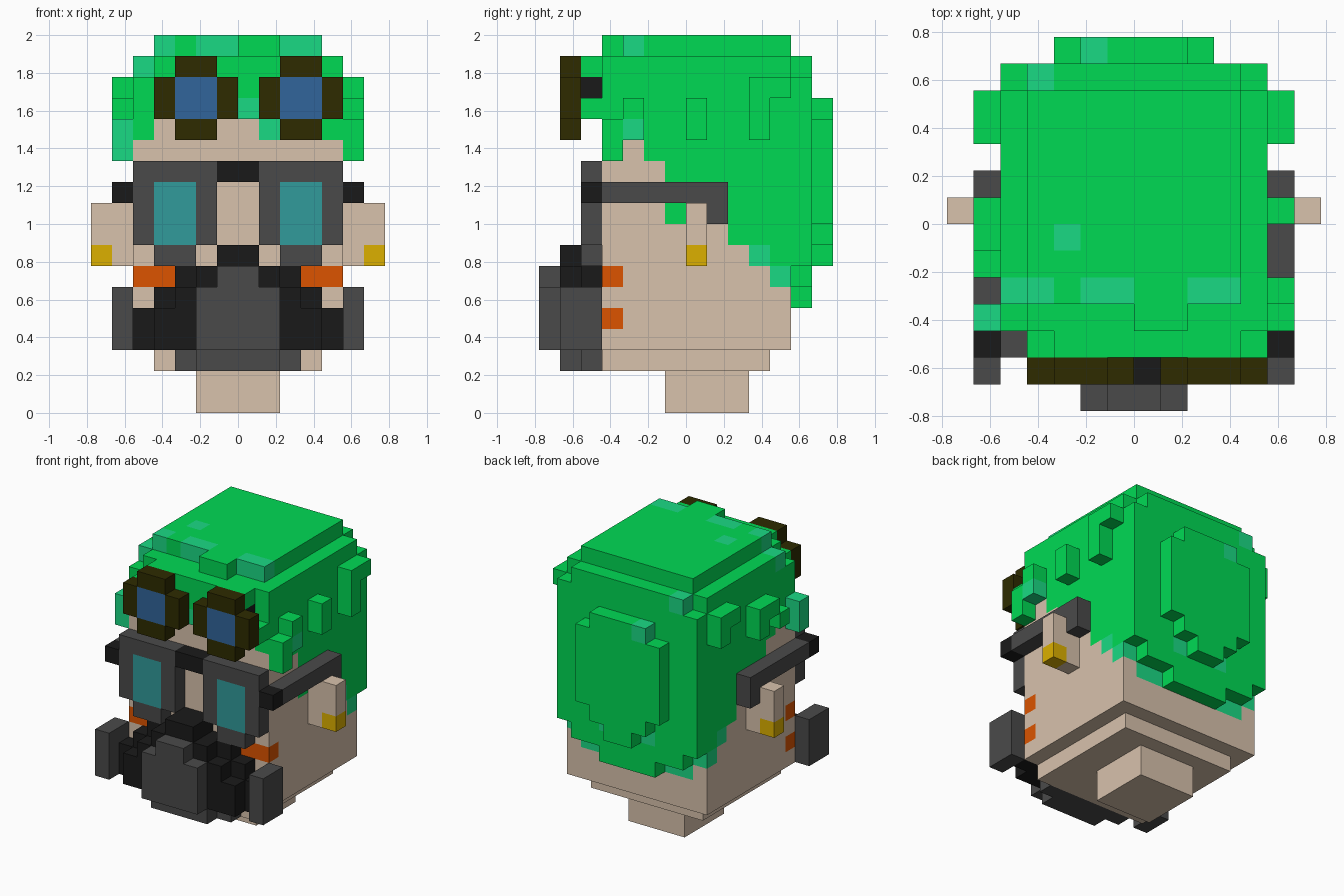
import bpy, bmesh
from mathutils import Vector

if "Cube" in bpy.data.objects:
    bpy.data.objects.remove(bpy.data.objects["Cube"])

UNIT = 1 / 9  # block size
COLOURS = {
    "skin": "D8C2AC", "green": "00DA54", "pale_green": "1ADA84",
    "grey": "4A4A4A", "black": "1A1A1A", "olive": "2E2B00",
    "blue": "31659B", "teal": "319B9B", "orange": "DC5400", "gold": "DCB000",
}
NAMES = list(COLOURS)


def linear(code):
    values = [int(code[i:i + 2], 16) / 255 for i in (0, 2, 4)]
    return [v / 12.92 if v < 0.04 else ((v + 0.055) / 1.055) ** 2.4
            for v in values] + [1.0]


def make_material(name):
    mat = bpy.data.materials.new(name)
    mat.use_nodes = True
    rgba = linear(COLOURS[name])
    mat.diffuse_color = rgba
    shader = next(n for n in mat.node_tree.nodes if n.type == "BSDF_PRINCIPLED")
    shader.inputs["Base Color"].default_value = rgba
    return mat


MATERIALS = [make_material(n) for n in NAMES]
blocks = {}  # block position -> (part, colour); later boxes replace earlier


def box(part, colour, xs, ys, zs):
    for x in range(*xs):
        for y in range(*ys):
            for z in range(*zs):
                blocks[x, y, z] = (part, colour)


def pair(part, colour, xs, ys, zs):
    box(part, colour, xs, ys, zs)
    box(part, colour, (-xs[1], -xs[0]), ys, zs)


# Neck, jaw and head
box("neck", "skin", (-2, 2), (-1, 3), (0, 2))
box("head", "skin", (-4, 4), (-4, 4), (2, 3))
box("head", "skin", (-5, 5), (-4, 5), (3, 14))
pair("head", "orange", (3, 5), (-4, -3), (6, 7))
pair("head", "orange", (3, 5), (-4, -3), (4, 5))

# Ears with gold rings
pair("ears", "skin", (5, 7), (0, 1), (7, 10))
pair("ears", "gold", (6, 7), (0, 1), (7, 8))

# Hair over the skull, with a stepped hairline
box("hair", "green", (-5, 5), (-4, 5), (14, 17))
box("hair", "green", (-5, 5), (-2, 5), (12, 14))
box("hair", "green", (-5, 5), (-1, 5), (11, 12))
box("hair", "green", (-5, 5), (2, 5), (8, 11))
box("hair", "pale_green", (-5, 5), (3, 4), (7, 8))
box("hair", "green", (-5, 5), (4, 5), (7, 8))
box("hair", "pale_green", (-5, 5), (4, 5), (6, 7))
pair("hair", "pale_green", (2, 4), (4, 5), (5, 6))
pair("hair", "green", (4, 5), (-1, 0), (9, 10))
pair("hair", "green", (4, 5), (-4, -2), (13, 14))
box("hair", "pale_green", (1, 2), (-4, -3), (13, 14))
del blocks[-5, -4, 16]
box("hair", "pale_green", (-5, -4), (-3, -2), (16, 17))

# Crown
box("hair", "green", (-4, 4), (-3, 5), (17, 18))
box("hair", "green", (0, 2), (-4, -3), (17, 18))
for span in ((-4, -3), (-2, 0), (2, 4)):
    box("hair", "pale_green", span, (-3, -2), (17, 18))
box("hair", "pale_green", (-3, -2), (-1, 0), (17, 18))

# Fringe
box("hair", "green", (-3, 4), (-5, -4), (14, 17))
box("hair", "green", (-4, -3), (-5, -4), (14, 16))
box("hair", "green", (4, 5), (-5, -4), (14, 15))
box("hair", "pale_green", (0, 1), (-5, -4), (14, 15))

# Back of the hair, two stepped layers
for half, low, high in ((5, 7, 16), (4, 6, 17), (2, 5, 17)):
    box("hair", "green", (-half, half), (5, 6), (low, high))
for half, low, high in ((3, 9, 14), (2, 8, 15), (1, 7, 15)):
    box("hair", "green", (-half, half), (6, 7), (low, high))
box("hair", "pale_green", (-4, -3), (5, 6), (16, 17))
pair("hair", "pale_green", (1, 2), (5, 6), (7, 8))
box("hair", "pale_green", (-2, -1), (6, 7), (14, 15))

# Tufts on the left side
LEFT, RIGHT = (5, 6), (-6, -5)
box("hair", "green", LEFT, (0, 1), (13, 15))
box("hair", "green", LEFT, (3, 4), (13, 16))
box("hair", "green", LEFT, (4, 5), (15, 16))
box("hair", "green", LEFT, (-3, -2), (13, 15))
box("hair", "pale_green", LEFT, (-3, -2), (13, 14))
box("hair", "green", LEFT, (-4, -3), (12, 14))

# Tufts on the right side
box("hair", "green", RIGHT, (3, 4), (15, 16))
box("hair", "green", RIGHT, (4, 5), (14, 16))
box("hair", "green", RIGHT, (0, 1), (13, 15))
box("hair", "green", RIGHT, (-1, 0), (14, 15))
box("hair", "green", RIGHT, (-2, -1), (13, 14))
box("hair", "pale_green", RIGHT, (-4, -3), (12, 14))

# Round goggles pushed up on the forehead
for x in (-3, 2):
    box("forehead_goggles", "olive", (x - 1, x + 3), (-6, -5), (14, 16))
    box("forehead_goggles", "olive", (x, x + 2), (-6, -5), (13, 17))
    box("forehead_goggles", "blue", (x, x + 2), (-6, -5), (14, 16))
box("forehead_goggles", "black", (3, 4), (-5, -4), (15, 16))

# Eye goggles with bridge and strap
pair("eye_goggles", "grey", (1, 5), (-5, -4), (8, 12))
pair("eye_goggles", "teal", (2, 4), (-5, -4), (8, 11))
pair("eye_goggles", "grey", (2, 4), (-5, -4), (7, 8))
box("eye_goggles", "black", (-1, 1), (-5, -4), (11, 12))
pair("goggle_strap", "black", LEFT, (-5, -4), (10, 11))
pair("goggle_strap", "grey", LEFT, (-4, 2), (10, 11))
pair("goggle_strap", "grey", LEFT, (1, 2), (9, 10))

# Breathing mask with side canisters
box("mask", "black", (-4, 4), (-5, -4), (3, 6))
box("mask", "black", (-4, 4), (-6, -5), (3, 5))
box("mask", "black", (-3, 3), (-6, -5), (5, 6))
pair("mask", "black", (4, 5), (-5, -4), (3, 5))
box("mask", "black", (-3, 3), (-5, -4), (6, 7))
box("mask", "black", (-2, 2), (-6, -5), (6, 7))
box("mask", "black", (-1, 1), (-6, -4), (7, 8))
box("mask", "grey", (-3, 3), (-5, -4), (2, 3))
box("mask", "grey", (-2, 2), (-6, -5), (2, 3))
box("mask", "grey", (-2, 2), (-7, -6), (3, 6))
box("mask", "grey", (-1, 1), (-7, -6), (6, 7))
pair("mask_canisters", "grey", LEFT, (-6, -4), (3, 6))


def build(part):
    """Make one object from the exposed faces of a part's blocks."""
    bm = bmesh.new()
    for cell, (owner, colour) in blocks.items():
        if owner != part:
            continue
        for axis in range(3):
            for sign in (-1, 1):
                n = Vector((0, 0, 0))
                n[axis] = sign
                if tuple(int(c + d) for c, d in zip(cell, n)) in blocks:
                    continue
                a = Vector((0, 0, 0))
                a[(axis + 1) % 3] = 1
                b = n.cross(a)
                mid = Vector(cell) + Vector((0.5, 0.5, 0.5)) + n / 2
                corners = [mid + (a * i + b * j) / 2
                           for i, j in ((-1, -1), (1, -1), (1, 1), (-1, 1))]
                face = bm.faces.new([bm.verts.new(c * UNIT) for c in corners])
                face.material_index = NAMES.index(colour)
    bmesh.ops.remove_doubles(bm, verts=bm.verts[:], dist=0.001)
    mesh = bpy.data.meshes.new(part)
    for mat in MATERIALS:
        mesh.materials.append(mat)
    bm.to_mesh(mesh)
    bm.free()
    bpy.context.collection.objects.link(bpy.data.objects.new(part, mesh))


for part in sorted({owner for owner, _ in blocks.values()}):
    build(part)
